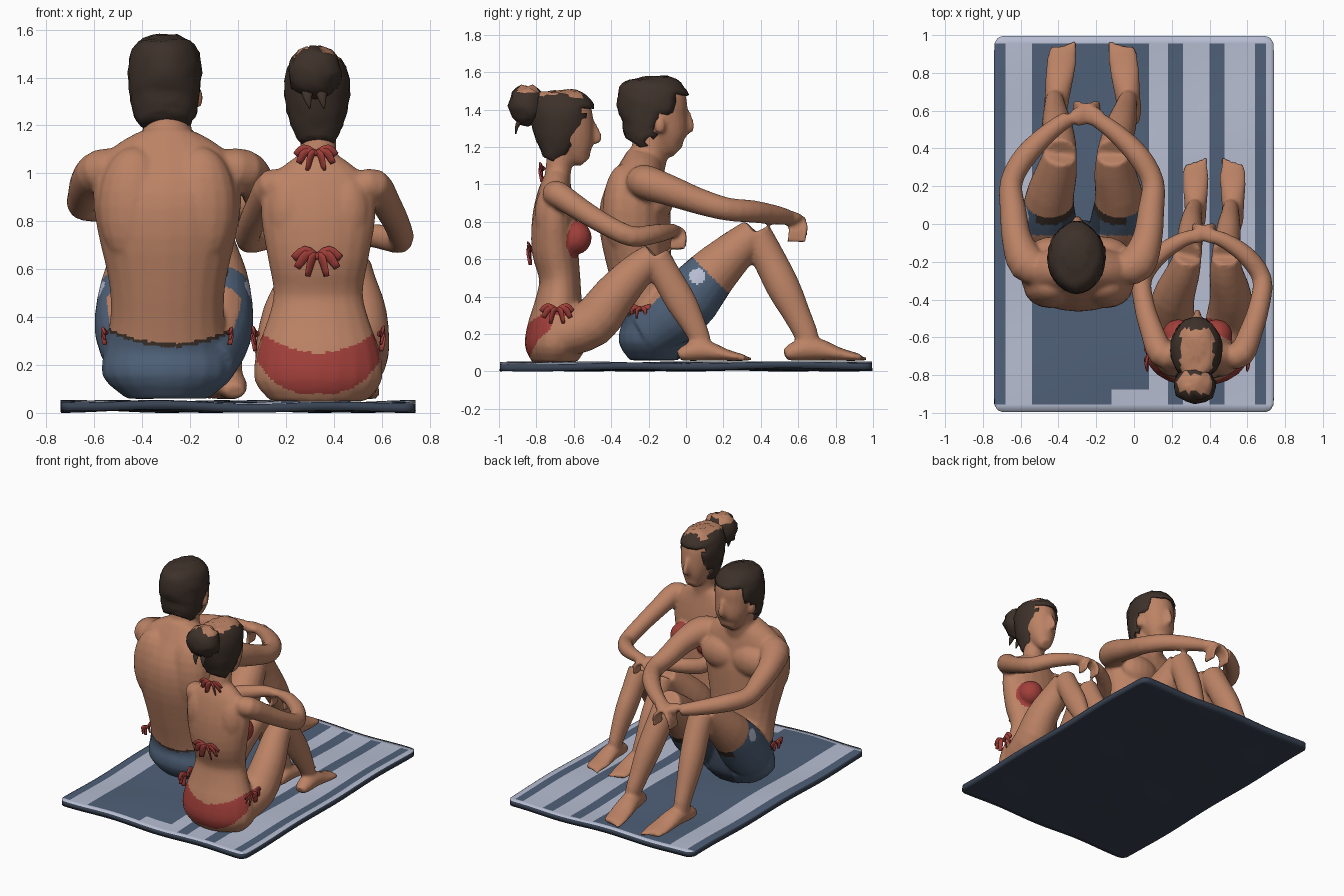
import bpy
import bmesh
import random
from math import cos, sin, tau
from mathutils import Matrix, Vector

random.seed(4)
cube = bpy.data.objects.get("Cube")
if cube:
    bpy.data.objects.remove(cube, do_unlink=True)
X, Y, Z = Vector((1, 0, 0)), Vector((0, 1, 0)), Vector((0, 0, 1))

def material(name, *rgb):
    mat = bpy.data.materials.new(name)
    mat.use_nodes = True
    mat.diffuse_color = (*rgb, 1)
    mat.node_tree.nodes["Principled BSDF"].inputs["Base Color"].default_value = (*rgb, 1)
    return mat

skin = material("warm skin", .50, .225, .13)
hair = material("dark brown hair", .048, .031, .023)
red = material("red cloth", .36, .05, .042)
denim = material("blue trunks", .078, .12, .19)
pale = material("pale towel", .47, .51, .64)
blue = material("blue towel stripe", .08, .118, .19)
navy = material("navy underside", .04, .055, .085)

def loft(bm, stations, ref, sides=20, steps=3):
    """Smooth closed tube through (x, y, z, radius along ref, other radius)."""
    rows = [Vector(s) for s in stations]
    last = len(rows) - 1
    path = []
    for i in range(last):
        p, q, r, s = rows[max(i - 1, 0)], rows[i], rows[i + 1], rows[min(i + 2, last)]
        for k in range(steps):
            t = k / steps
            path.append((q * 2 + (r - p) * t + (p * 2 - q * 5 + r * 4 - s) * t ** 2 + (q * 3 - p - r * 3 + s) * t ** 3) * 0.5)
    path.append(rows[-1])
    centres = [Vector(p[:3]) for p in path]
    rings = []
    for i, p in enumerate(path):
        along = (centres[min(i + 1, len(path) - 1)] - centres[max(i - 1, 0)]).normalized()
        a = (ref - along * ref.dot(along)).normalized()
        b = along.cross(a)
        rings.append([bm.verts.new(centres[i] + a * p[3] * cos(tau * k / sides) + b * p[4] * sin(tau * k / sides))
                      for k in range(sides)])
    for low, high in zip(rings, rings[1:]):
        for k in range(sides):
            n = (k + 1) % sides
            bm.faces.new((low[k], low[n], high[n], high[k]))
    bm.faces.new(rings[0])
    bm.faces.new(rings[-1])

def column(bm, cx, stations, **kw):
    """Upright loft from (y, z, half width, half depth)."""
    loft(bm, [(cx, *s) for s in stations], X, **kw)

def pair(bm, start, end, stations, ref, **kw):
    """Left and right lofts mirrored about a centre sliding from start to end."""
    n = len(stations) - 1
    for side in (-1, 1):
        loft(bm, [(start + (end - start) * i / n + side * s[0], *s[1:]) for i, s in enumerate(stations)], ref, **kw)

def ball(bm, centre, radii, u=16, v=12):
    place = Matrix.LocRotScale(Vector(centre), None, Vector(radii))
    return bmesh.ops.create_uvsphere(bm, u_segments=u, v_segments=v, radius=1, matrix=place)["verts"]

def balls(bm, cx, dx, y, z, radii):
    for side in (-1, 1):
        ball(bm, (cx + side * dx, y, z), radii)

def hands(bm, cx, dx, y, z, s):
    """Palms crossing at the middle, with fingers curling down."""
    pair(bm, cx, cx, [(dx, y, z, .036 * s, .042 * s), (dx - .04 * s, y + .02, z, .03 * s, .05 * s),
                      (dx - .08 * s, y + .03, z - .01, .022 * s, .046 * s)], Z)
    for i in range(4):
        fy = y - .005 + .025 * s * i
        pair(bm, cx, cx, [(dx - .07 * s, fy, z, .014, .014), (dx - .12 * s, fy + .01, z - .05 * s, .014, .014),
                          (dx - .125 * s, fy, z - .125 * s, .012, .012)], Y, sides=8)

def feet(bm, cx, heel, toe, y, length):
    s = length / .43
    rows = [(0, .088, .042, .03), (.14, .108, .06, .053), (.37, .118, .066, .06),
            (.65, .092, .076, .035), (.85, .078, .074, .022), (.92, .074, .06, .016)]
    pair(bm, cx, cx, [(heel + (toe - heel) * t, y + t * length, .05 + (z - .05) * s, a * s, b * s) for t, z, a, b in rows], X)
    for i in range(5):
        dx, end = toe + (i - 2) * .026 * s, y + length * (1 - .025 * i)
        pair(bm, cx, cx, [(dx, end - .07, .075, .015, .014), (dx, end, .067, .012, .011)], X, sides=8)

def build(name, bm, mats):
    bmesh.ops.recalc_face_normals(bm, faces=bm.faces[:])
    mesh = bpy.data.meshes.new(name)
    bm.to_mesh(mesh)
    bm.free()
    ob = bpy.data.objects.new(name, mesh)
    bpy.context.collection.objects.link(ob)
    for mat in mats:
        mesh.materials.append(mat)
    mesh.shade_smooth()
    return ob

def fuse(name, bm, mats, rule):
    """Merge the parts into one skin, then colour its faces by a rule."""
    ob = build(name, bm, [])
    remesh = ob.modifiers.new("merge", "REMESH")
    remesh.mode, remesh.voxel_size = "VOXEL", .012
    relax = ob.modifiers.new("relax", "SMOOTH")
    relax.factor, relax.iterations = .5, 4
    bpy.context.view_layer.update()
    mesh = bpy.data.meshes.new_from_object(ob.evaluated_get(bpy.context.evaluated_depsgraph_get()))
    ob.modifiers.clear()
    ob.data = mesh
    for mat in mats:
        mesh.materials.append(mat)
    for face in mesh.polygons:
        face.material_index = rule(face.center)
    mesh.shade_smooth()

def hair_cap(name, cx, stations, is_face, is_bare):
    bm = bmesh.new()
    column(bm, cx, stations, sides=28)
    for v in bm.verts:
        v.co += Vector([random.uniform(-.004, .004) for _ in range(3)])
    bmesh.ops.delete(bm, geom=[f for f in bm.faces if is_face(f.calc_center_median())], context="FACES")
    for f in bm.faces:
        f.material_index = int(is_bare(f.calc_center_median()))
    build(name, bm, [hair, skin]).modifiers.new("thickness", "SOLIDIFY").thickness = .012

def bow(name, centre, across, out, s):
    """Knot with loops and hanging tails."""
    bm = bmesh.new()
    c = Vector(centre)
    ball(bm, c, (.016 * s,) * 3, 8, 6)
    for side in (-1, 1):
        for reach, drop in ((.10, -.01), (.085, -.05), (.04, -.085)):
            mid = c + across * side * reach * .5 + Z * (drop * .4 + .025) * s + out * .012
            tip = c + across * side * reach * s + Z * drop * s + out * .005
            loft(bm, [(*c, .01, .006), (*mid, .022 * s, .008), (*tip, .015 * s, .004)], Z + out * .3, sides=8)
    build(name, bm, [red])

# Seated man: torso, muscles, neck and head
m = -.295
bm = bmesh.new()
column(bm, m, [(-.17, .06, .17, .13), (-.17, .15, .27, .19), (-.17, .27, .262, .18), (-.21, .40, .238, .165),
               (-.245, .55, .245, .17), (-.27, .75, .29, .19), (-.27, .90, .31, .185),
               (-.245, 1.04, .29, .14), (-.23, 1.12, .21, .11), (-.22, 1.17, .12, .09)])
balls(bm, m, .14, -.335, .86, (.15, .112, .25))
balls(bm, m, .12, -.15, .92, (.15, .085, .11))
column(bm, m, [(-.21, 1.1, .115, .10), (-.19, 1.2, .10, .10), (-.17, 1.3, .10, .10)])
column(bm, m - .005, [(-.045, 1.175, .05, .04), (-.075, 1.21, .085, .08), (-.10, 1.28, .115, .12), (-.135, 1.36, .13, .15),
                      (-.155, 1.45, .13, .155), (-.17, 1.51, .10, .125), (-.17, 1.55, .05, .06)])
column(bm, m - .005, [(.005, 1.39, .016, .016), (.022, 1.31, .022, .024), (.005, 1.28, .02, .016)])
balls(bm, m - .005, .132, -.14, 1.315, (.022, .03, .045))
# Man's arms, hands, legs and feet
pair(bm, -.275, -.275, [(.20, -.24, 1.02, .08, .08), (.29, -.21, 1.01, .092, .10), (.345, -.08, .965, .082, .08),
                        (.365, .07, .91, .07, .07), (.375, .22, .868, .062, .06), (.30, .36, .855, .06, .06),
                        (.17, .49, .835, .05, .05), (.07, .56, .82, .038, .042)], Z)
hands(bm, -.25, .07, .555, .82, 1.05)
pair(bm, -.275, -.25, [(.13, -.2, .20, .13, .13), (.18, -.02, .345, .15, .165), (.185, .13, .515, .13, .14),
                       (.155, .27, .65, .11, .11), (.14, .37, .735, .088, .09)], X)
pair(bm, -.25, -.22, [(.14, .37, .735, .088, .088), (.15, .44, .61, .085, .088), (.17, .52, .45, .08, .09),
                      (.185, .60, .29, .062, .072), (.195, .65, .17, .05, .062), (.2, .63, .10, .048, .055)], X)
feet(bm, -.22, .205, .15, .53, .44)

def man_colour(c):
    dx = abs(c.x + .28)
    waist = .29 + .07 * (dx / .27) ** 2
    thigh = c.z - c.y < (.66 if c.y > -.06 else .54) and c.y + c.z < .645 and c.y < .4
    if not (thigh or c.z < waist and c.y < .05):
        return 0
    if c.y < -.2 and waist - .016 < c.z < waist or c.y > -.06 and dx < .24 and c.y + c.z > .57:
        return 3
    if c.y > -.05 and dx < .1:
        return 4
    return 2 if dx > .2 and (c.y - .06) ** 2 + (c.z - .51) ** 2 < .0018 else 1

fuse("man_body", bm, [skin, denim, pale, hair, navy], man_colour)
hair_cap("man_hair", m - .01, [(-.26, 1.21, .10, .08), (-.235, 1.25, .13, .12), (-.20, 1.32, .145, .165), (-.18, 1.42, .153, .19),
                               (-.17, 1.50, .143, .185), (-.165, 1.55, .11, .14), (-.165, 1.578, .05, .07)],
         lambda c: c.z < 1.475 and c.y > (-.055 if c.z > 1.36 else -.17 if c.z > 1.26 else -.21), lambda c: False)
for side in (-1, 1):
    bow("man_hip_tie", (m + side * .255, -.24, .335), Y, X * side, .6)

# Seated woman: torso, chest, neck and head
w = .335
bm = bmesh.new()
column(bm, w, [(-.70, .05, .2, .12), (-.70, .13, .265, .162), (-.69, .25, .26, .155), (-.68, .38, .215, .125),
               (-.675, .50, .187, .11), (-.70, .65, .212, .125), (-.705, .82, .24, .118),
               (-.70, .95, .225, .095), (-.69, 1.02, .16, .075), (-.68, 1.07, .09, .06)])
balls(bm, w, .10, -.59, .715, (.088, .087, .09))
balls(bm, w, .12, -.725, .84, (.1, .085, .16))
column(bm, w, [(-.69, 1.0, .09, .07), (-.68, 1.1, .076, .07), (-.66, 1.2, .074, .075)])
column(bm, w, [(-.54, 1.12, .038, .036), (-.57, 1.16, .07, .075), (-.60, 1.24, .10, .115), (-.63, 1.32, .115, .14),
               (-.65, 1.39, .112, .14), (-.67, 1.44, .085, .105), (-.67, 1.475, .04, .05)])
column(bm, w, [(-.497, 1.33, .013, .014), (-.472, 1.25, .018, .024), (-.49, 1.225, .016, .014)])
# Woman's arms, hands, legs and feet
pair(bm, .355, .365, [(.14, -.70, .94, .06, .06), (.21, -.69, .95, .07, .07), (.262, -.57, .87, .062, .062),
                      (.305, -.43, .785, .056, .055), (.317, -.29, .722, .055, .052), (.235, -.17, .735, .052, .05),
                      (.12, -.09, .75, .042, .042), (.05, -.065, .755, .033, .036)], Z)
hands(bm, .37, .055, -.075, .755, .85)
pair(bm, .34, .385, [(.13, -.68, .19, .13, .12), (.155, -.50, .26, .125, .13), (.15, -.38, .41, .11, .115),
                     (.115, -.26, .54, .09, .095), (.1, -.17, .61, .074, .08)], X)
pair(bm, .385, .425, [(.1, -.165, .615, .075, .08), (.1, -.1, .50, .07, .08), (.1, -.025, .37, .064, .082),
                      (.1, .045, .24, .05, .064), (.095, .08, .15, .042, .055), (.095, .06, .09, .042, .05)], X)
feet(bm, .425, .1, .097, -.04, .39)

def woman_colour(c):
    dx = abs(c.x - w)
    cup = Vector((dx - .10, c.y + .585, c.z - .705)).length < .105 and c.y > -.665 and dx > .015
    low, high = .08 + .16 * (dx / .27) ** 3, .25 + .11 * (dx / .27) ** 2
    brief = low < c.z < high and (c.y < -.72 or c.z > .3 and c.y < -.62)
    front = dx < .08 and .1 < c.z < .36 and -.62 < c.y < -.5
    return int(cup or brief or front)

fuse("woman_body", bm, [skin, red], woman_colour)
hair_cap("woman_hair", w - .005, [(-.72, 1.13, .07, .05), (-.70, 1.18, .10, .095), (-.68, 1.26, .125, .14),
                                  (-.665, 1.36, .138, .168), (-.66, 1.44, .125, .168), (-.655, 1.485, .085, .125),
                                  (-.655, 1.505, .03, .05)],
         lambda c: c.z < 1.405 and c.y > (-.545 if c.z > 1.25 else -.615),
         lambda c: c.z > 1.462 and abs(c.x - w) < .085 and c.y < -.555)

# Hair bun with loose strands
bm = bmesh.new()
for v in ball(bm, (.32, -.85, 1.425), (.115, .1, .108), 14, 10):
    v.co += Vector([random.uniform(-.009, .009) for _ in range(3)])
for f in bm.faces:
    c = f.calc_center_median()
    f.material_index = int(c.z > 1.49 and -.89 < c.y < -.79)
for x in (.29, .35):
    loft(bm, [(x, -.86, 1.36, .03, .02), (x, -.90, 1.32, .02, .012), (x + .01, -.91, 1.27, .003, .003)], X, sides=8)
build("woman_hair_bun", bm, [hair, skin])

# Bikini ties
bow("back_tie", (w - .005, -.828, .655), X, -Y, 1)
bow("neck_tie", (w - .01, -.765, 1.085), X, -Y, .85)
for side in (-1, 1):
    bow("hip_tie", (w + side * .258, -.69, .33), Y, X * side, .85)

# Striped beach towel with a gentle ripple and rounded corners
bm = bmesh.new()
bmesh.ops.create_grid(bm, x_segments=74, y_segments=50, size=1, matrix=Matrix.Diagonal((.74, .995, 1, 1)))
stripes = [(-.74, -.68), (-.54, .08), (.18, .26), (.40, .48), (.64, .70)]
for f in bm.faces:
    c = f.calc_center_median()
    border = abs(c.y) > .96 or c.y < -.88 and -.12 < c.x < .1
    f.material_index = int(not border and any(a < c.x < b for a, b in stripes))
for v in bm.verts:
    corner = Vector((abs(v.co.x) - .69, abs(v.co.y) - .945))
    if min(corner) > 0 and corner.length > .05:
        corner *= .05 / corner.length
        v.co.x = (.69 + corner.x) * (1 if v.co.x > 0 else -1)
        v.co.y = (.945 + corner.y) * (1 if v.co.y > 0 else -1)
    v.co.z = .045 + .005 * sin(v.co.x * 9 + v.co.y * 2) + .004 * sin(v.co.y * 7 - v.co.x * 3)
thick = build("beach_towel", bm, [pale, blue, navy]).modifiers.new("thickness", "SOLIDIFY")
thick.thickness, thick.offset = .036, -1
thick.material_offset = thick.material_offset_rim = 2
